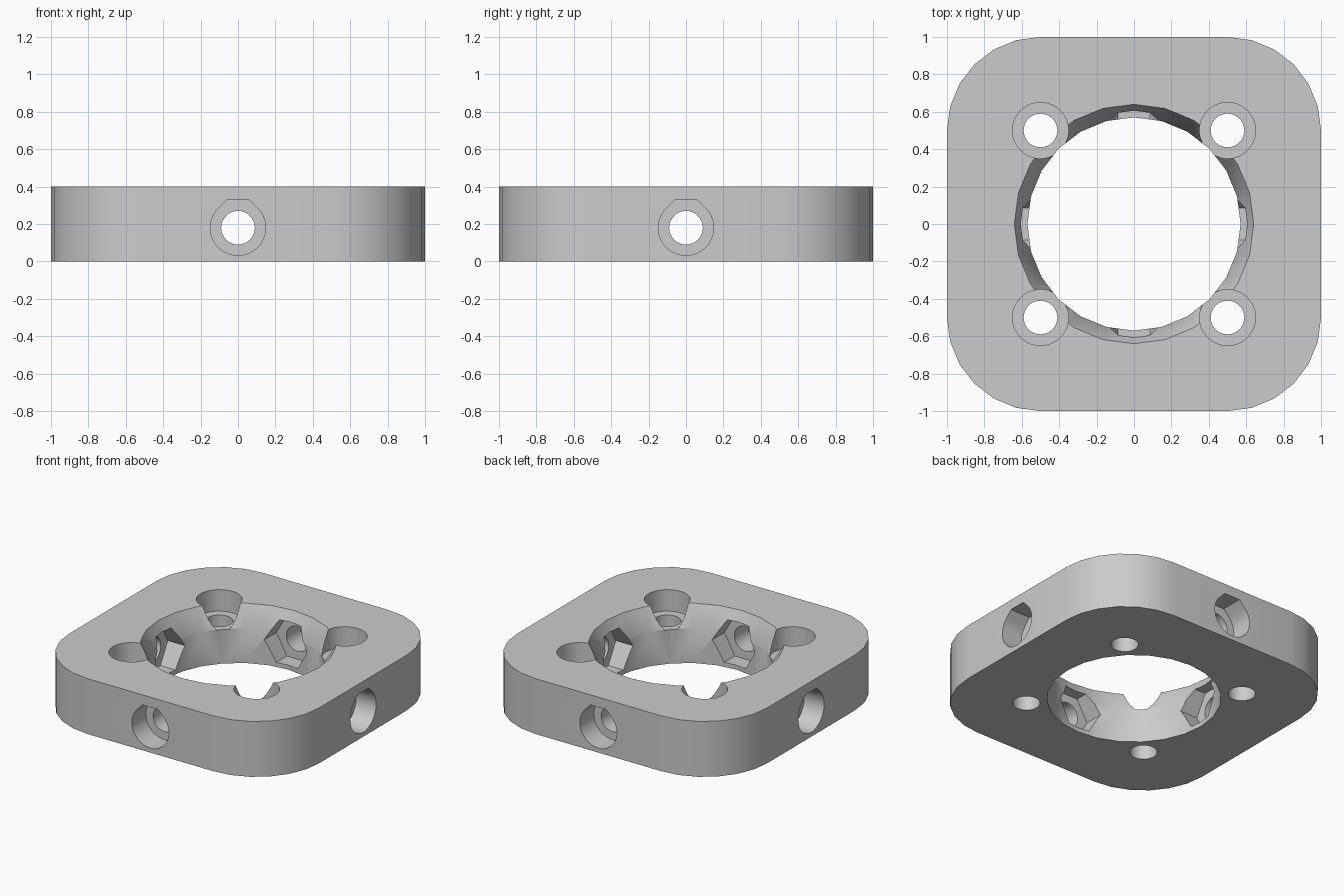
import bpy
import bmesh
from math import cos, sin, pi, radians
from mathutils import Matrix

cube = bpy.data.objects.get("Cube")
if cube:
    bpy.data.objects.remove(cube, do_unlink=True)

HEIGHT = 0.4
SCREW_Z = 0.18      # height of the side screws
HOLE_R = 0.09
HEAD_R = 0.148

grey = bpy.data.materials.new("plain grey")
grey.use_nodes = True
grey.diffuse_color = (0.6, 0.6, 0.6, 1)
grey.node_tree.nodes["Principled BSDF"].inputs["Base Color"].default_value = (0.6, 0.6, 0.6, 1)


def arc(radius, start, end, steps, cx=0, cy=0):
    """Points along an arc, angles in degrees, both ends included."""
    angles = [radians(start + (end - start) * i / steps) for i in range(steps + 1)]
    return [(cx + radius * cos(a), cy + radius * sin(a)) for a in angles]


def circle(radius, sides):
    return arc(radius, 0, 360, sides)[:-1]


def loft(name, sections, matrix=Matrix()):
    """Closed solid through a list of (outline, height) sections."""
    bm = bmesh.new()
    rings = [[bm.verts.new((x, y, z)) for x, y in outline] for outline, z in sections]
    for low, high in zip(rings, rings[1:]):
        n = len(low)
        for i in range(n):
            j = (i + 1) % n
            bm.faces.new((low[i], low[j], high[j], high[i]))
    bm.faces.new(rings[0][::-1])
    bm.faces.new(rings[-1])
    bmesh.ops.transform(bm, matrix=matrix, verts=bm.verts)
    bmesh.ops.recalc_face_normals(bm, faces=bm.faces)
    mesh = bpy.data.meshes.new(name)
    bm.to_mesh(mesh)
    bm.free()
    mesh.materials.append(grey)
    obj = bpy.data.objects.new(name, mesh)
    bpy.context.collection.objects.link(obj)
    return obj


# Rounded square body
outline = []
for quarter, (sx, sy) in enumerate([(1, 1), (-1, 1), (-1, -1), (1, -1)]):
    outline += arc(0.5, 90 * quarter, 90 * quarter + 90, 6, 0.5 * sx, 0.5 * sy)
body = loft("mounting_ring", [(outline, 0), (outline, HEIGHT)])

# Central bore with a flared upper half
cutters = [loft("bore_cutter", [(circle(0.57, 24), -0.1), (circle(0.57, 24), 0.25),
                                (circle(0.64, 24), HEIGHT), (circle(0.64, 24), 0.5)])]

# Vertical screw holes with recesses for the heads
for x in (-0.5, 0.5):
    for y in (-0.5, 0.5):
        place = Matrix.Translation((x, y, 0))
        cutters.append(loft("vertical_hole_cutter",
                            [(circle(HOLE_R, 32), -0.1), (circle(HOLE_R, 32), 0.5)], place))
        cutters.append(loft("vertical_head_cutter",
                            [(circle(0.15, 40), 0.245), (circle(0.15, 40), 0.5)], place))

# Side screw holes: round shaft, flat-topped teardrop head recess, hexagonal nut pocket
flat = HEAD_R * (2 ** 0.5 - 1)
teardrop = arc(HEAD_R, 135, 405, 30) + [(flat, HEAD_R), (-flat, HEAD_R)]
for quarter in range(4):
    place = (Matrix.Rotation(quarter * pi / 2, 4, 'Z')
             @ Matrix.Translation((0, 0, SCREW_Z))
             @ Matrix.Rotation(pi / 2, 4, 'X'))
    for name, shape, inner, outer in (
            ("side_hole_cutter", circle(HOLE_R, 32), 0.4, 1.1),
            ("side_head_cutter", teardrop, 0.84, 1.1),
            ("nut_pocket_cutter", circle(0.17, 6), 0.4, 0.68)):
        cutters.append(loft(name, [(shape, inner), (shape, outer)], place))

# Cut everything out of the body
bpy.ops.object.select_all(action='DESELECT')
bpy.context.view_layer.objects.active = body
body.select_set(True)
for cutter in cutters:
    cutter.hide_render = True
    cut = body.modifiers.new(cutter.name, 'BOOLEAN')
    cut.operation = 'DIFFERENCE'
    cut.solver = 'EXACT'
    cut.object = cutter
    bpy.ops.object.modifier_apply(modifier=cut.name)
for cutter in cutters:
    bpy.data.objects.remove(cutter, do_unlink=True)

bpy.ops.object.shade_smooth_by_angle(angle=radians(25))
